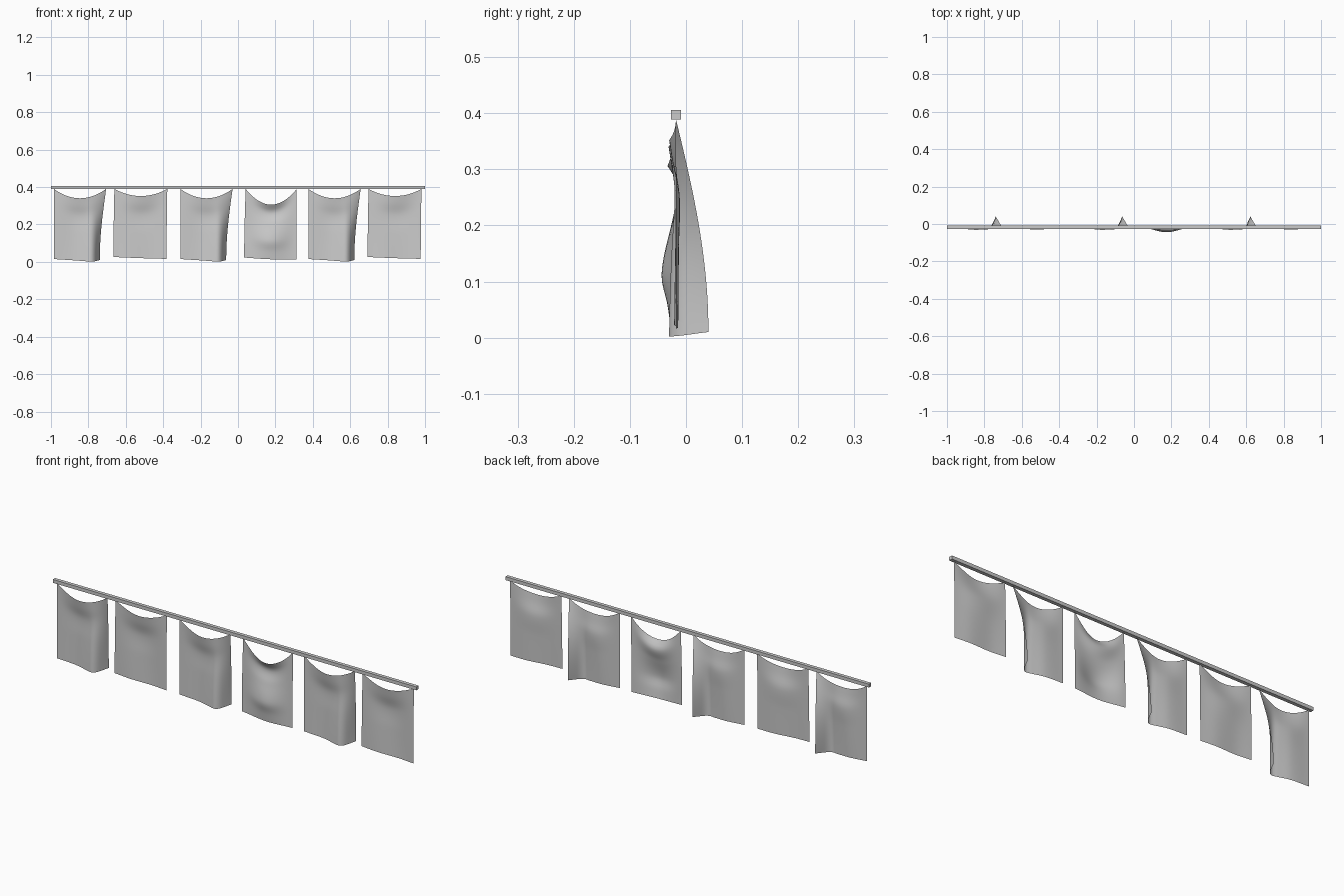
import bpy, bmesh, math

if "Cube" in bpy.data.objects:
    bpy.data.objects.remove(bpy.data.objects["Cube"])

NU, NV = 24, 24
ROD_Y = -0.018


def curve(keys, t):
    """Smooth (Hermite) interpolation through (t, value) keys."""
    n = len(keys)

    def slope(i):
        a, b = keys[max(i - 1, 0)], keys[min(i + 1, n - 1)]
        return (b[1] - a[1]) / (b[0] - a[0])
    for i in range(n - 1):
        (t0, p0), (t1, p1) = keys[i], keys[i + 1]
        if t <= t1 or i == n - 2:
            h = t1 - t0
            s = min(max((t - t0) / h, 0), 1)
            return ((2*s**3 - 3*s*s + 1) * p0 + (s**3 - 2*s*s + s) * h * slope(i)
                    + (3*s*s - 2*s**3) * p1 + (s**3 - s*s) * h * slope(i + 1))


# Each style: neckline sag, hem section in x and y, hem height, depth down the middle
FOLDED = dict(
    sag=0.05, width=0.279,
    hem_x=[(0, 0), (.36, .10), (.6, .17), (.71, .20), (.78, .217), (.86, .228), (1, .245)],
    hem_y=[(0, -.018), (.36, -.016), (.6, -.026), (.71, -.03), (.78, -.017), (.86, .003), (1, .04)],
    hem_z=[(0, .015), (.4, .008), (.72, .002), (1, .01)],
    depth=[(0, -.013), (.12, -.006), (.28, .005), (.55, .003), (1, 0)])
FLAT = dict(
    sag=0.038, width=0.283,
    hem_x=[(0, -.005), (.5, .137), (1, .279)],
    hem_y=[(0, -.018), (.3, -.021), (.7, -.014), (1, -.018)],
    hem_z=[(0, .026), (.5, .02), (1, .016)],
    depth=[(0, -.012), (.12, -.006), (.3, .006), (.6, .003), (1, 0)])
SCOOPED = dict(
    sag=0.084, width=0.273,
    hem_x=[(0, -.008), (.5, .132), (1, .272)],
    hem_y=[(0, -.017), (.5, -.021), (1, -.017)],
    hem_z=[(0, .023), (.5, .014), (1, .014)],
    depth=[(0, -.015), (.14, .008), (.35, -.006), (.66, -.023), (.85, -.012), (1, -.006)])


def hanging_cloth(name, x0, s):
    bm = bmesh.new()
    rows = []
    for j in range(NV + 1):
        v = j / NV
        w = math.sin(v * math.pi / 2)
        row = []
        for i in range(NU + 1):
            u = i / NU
            top_z = 0.39 - s["sag"] * 4 * u * (1 - u)
            x = (1 - w) * s["width"] * u + w * curve(s["hem_x"], u)
            y = (1 - w) * ROD_Y + w * curve(s["hem_y"], u)
            y += curve(s["depth"], v) * math.sin(math.pi * u) ** 2
            z = top_z + (curve(s["hem_z"], u) - top_z) * v
            row.append(bm.verts.new((x0 + x, y, z)))
        rows.append(row)
    for a, b in zip(rows, rows[1:]):
        for i in range(NU):
            f = bm.faces.new((a[i], b[i], b[i + 1], a[i + 1]))
            f.smooth = True
    me = bpy.data.meshes.new(name)
    bm.to_mesh(me)
    bm.free()
    bpy.context.collection.objects.link(bpy.data.objects.new(name, me))


# Square hanging rod
bpy.ops.mesh.primitive_cube_add(size=1, location=(0, ROD_Y, 0.3975))
rod = bpy.context.object
rod.name = "hanging_rod"
rod.scale = (2, 0.018, 0.017)
bpy.ops.object.transform_apply(location=False, rotation=False, scale=True)

# Six cloths hung by their top corners
for k, (x0, style) in enumerate([(-.984, FOLDED), (-.661, FLAT), (-.308, FOLDED),
                                 (.041, SCOOPED), (.377, FOLDED), (.698, FLAT)]):
    hanging_cloth(f"hanging_cloth_{k + 1}", x0, style)
